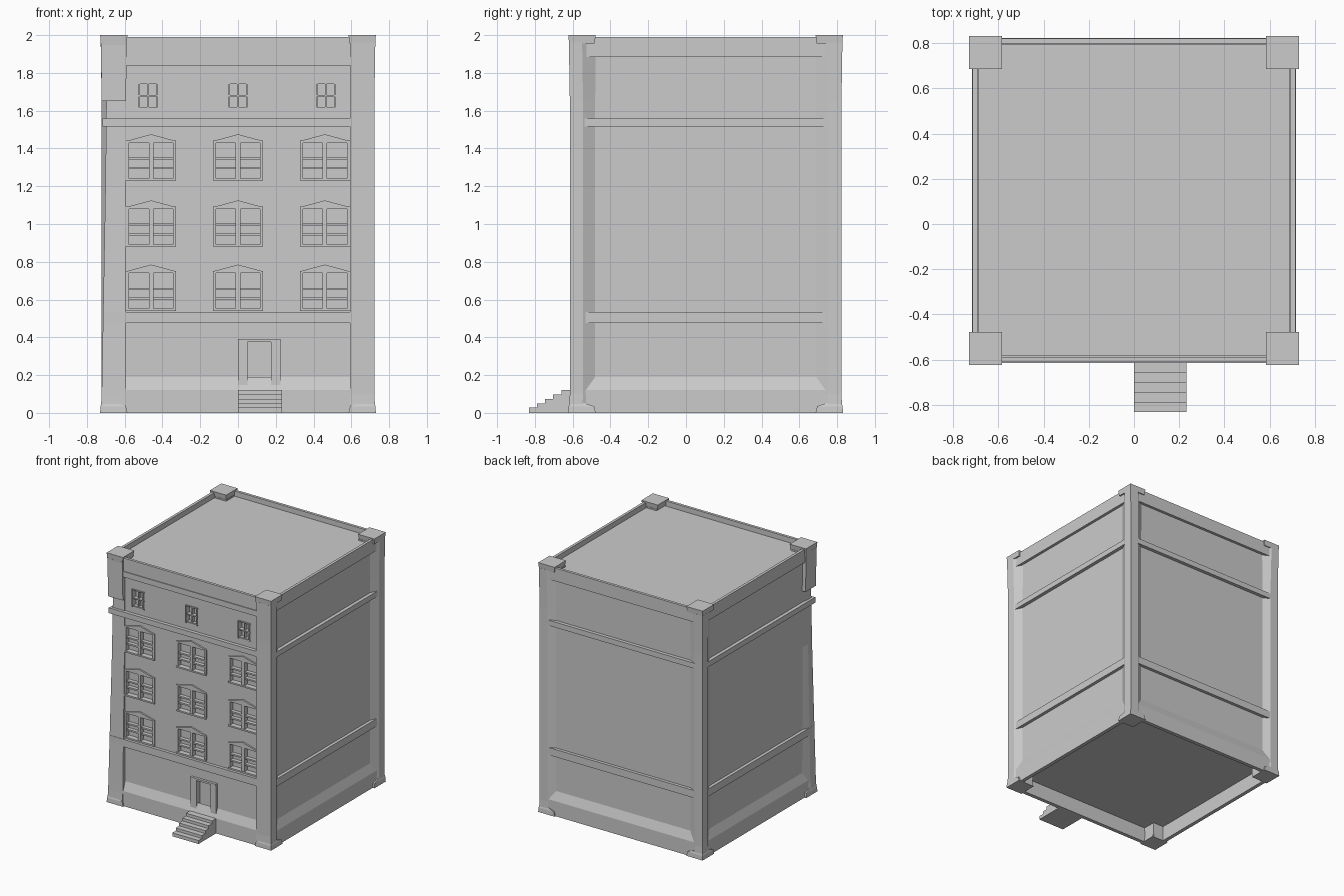
import bpy, bmesh
from mathutils import Vector

cube = bpy.data.objects.get("Cube")
if cube:
    bpy.data.objects.remove(cube, do_unlink=True)

stone = bpy.data.materials.new("grey_stone")
stone.use_nodes = True
GREY = (0.6, 0.6, 0.6, 1)
stone.diffuse_color = GREY
stone.node_tree.nodes["Principled BSDF"].inputs["Base Color"].default_value = GREY

# Overall plan limits: left/right, front, back
X, FRONT, BACK = 0.715, -0.61, 0.82
RECESS = 0.025


def finish(name, bm):
    bmesh.ops.recalc_face_normals(bm, faces=bm.faces)
    mesh = bpy.data.meshes.new(name)
    bm.to_mesh(mesh)
    bm.free()
    mesh.materials.append(stone)
    obj = bpy.data.objects.new(name, mesh)
    bpy.context.collection.objects.link(obj)
    return obj


def add_box(bm, x0, x1, y0, y1, z0, z1):
    verts = bmesh.ops.create_cube(bm, size=1)["verts"]
    for v in verts:
        v.co = Vector((x1 if v.co.x > 0 else x0,
                       y1 if v.co.y > 0 else y0,
                       z1 if v.co.z > 0 else z0))


def boxes(name, items):
    bm = bmesh.new()
    for item in items:
        add_box(bm, *item)
    return finish(name, bm)


def loft(name, rings, caps=True):
    """Skin between rings of equal length."""
    bm = bmesh.new()
    loops = [[bm.verts.new(p) for p in ring] for ring in rings]
    n = len(loops[0])
    for a, b in zip(loops, loops[1:]):
        for i in range(n):
            j = (i + 1) % n
            bm.faces.new((a[i], a[j], b[j], b[i]))
    if caps:
        bm.faces.new(loops[0][::-1])
        bm.faces.new(loops[-1])
    return finish(name, bm)


def plan_ring(inset, z):
    x, f, b = X - inset, FRONT + inset, BACK - inset
    return [(-x, f, z), (x, f, z), (x, b, z), (-x, b, z)]


# Main block with window and door recesses
body = boxes("main_walls", [(-X + RECESS, X - RECESS, FRONT + RECESS, BACK - RECESS, 0.12, 1.95)])
wall = FRONT + RECESS
columns = (-0.46, 0, 0.46)
rows = (0.55, 0.89, 1.24)
DOOR = (0.01, 0.22)
holes = [(x - 0.12, x + 0.12, wall - 0.1, wall + 0.03, z, z + 0.19) for z in rows for x in columns]
holes += [(x - 0.045, x + 0.045, wall - 0.1, wall + 0.03, 1.62, 1.74) for x in (-0.475, 0, 0.465)]
holes.append((*DOOR, wall - 0.1, wall + 0.04, 0.13, 0.385))
cutter = boxes("opening_cutter", holes)
cutter.hide_render = True
mod = body.modifiers.new("openings", "BOOLEAN")
mod.object = cutter
mod.operation = "DIFFERENCE"
mod.solver = "EXACT"
bpy.context.view_layer.objects.active = body
bpy.ops.object.modifier_apply(modifier=mod.name)
bpy.data.objects.remove(cutter, do_unlink=True)

# Flared plinth, open underneath
loft("plinth", [plan_ring(0.03, 0.12), plan_ring(0.03, 0), plan_ring(0, 0),
                plan_ring(0, 0.12), plan_ring(RECESS, 0.19)], caps=False)


# String courses as hollow rings, and the parapet
def course(name, inset, thick, z0, z1):
    loft(name, [plan_ring(inset + thick, z0), plan_ring(inset, z0),
                plan_ring(inset, z1), plan_ring(inset + thick, z1),
                plan_ring(inset + thick, z0)], caps=False)


course("lower_course", 0, 0.03, 0.475, 0.535)
course("upper_course", -0.003, 0.033, 1.515, 1.558)
course("parapet", 0, 0.022, 1.885, 1.99)
boxes("front_cornice", [(-0.6, 0.6, FRONT - 0.006, wall + 0.005, 1.84, 1.885)])

# Corner piers: profile measured inward from each corner
SIDE_PROFILE = [(0, 0), (0.07, 0), (0.14, 0.035), (0.14, 0.14), (0.035, 0.14), (0, 0.07)]
FRONT_PROFILE = [(0, 0), (0.13, 0), (0.13, 0.04), (0.13, 0.14), (0.035, 0.14), (0, 0.07)]


def pier_ring(sx, sy, z, grow=0, chop=0):
    cx = sx * (0.722 + grow)
    cy = (0.823 if sy > 0 else -0.615) + sy * grow
    profile = SIDE_PROFILE if sy > 0 else FRONT_PROFILE
    return [(cx - sx * max(u, chop), cy - sy * max(v, chop), z) for u, v in profile]


def square_ring(sx, sy, z, size, grow=0):
    cx = sx * (0.722 + grow)
    cy = (0.823 if sy > 0 else -0.615) + sy * grow
    return [(cx - sx * u, cy - sy * v, z)
            for u, v in ((0, 0), (size, 0), (size, size), (0, size))]


for sx, side in ((-1, "left"), (1, "right")):
    for sy, end in ((-1, "front"), (1, "back")):
        worn = sx < 0 and sy < 0
        rings = [pier_ring(sx, sy, 0, 0.005), pier_ring(sx, sy, 0.1)]
        if worn:
            # Worn corner leaning in below its heavy head block
            rings += [pier_ring(sx, sy, 1.2, chop=0.02), pier_ring(sx, sy, 1.65, chop=0.025)]
            loft("worn_pier_head", [square_ring(sx, sy, 1.65, 0.13),
                                    square_ring(sx, sy, 1.96, 0.135, 0.004)])
        else:
            rings += [pier_ring(sx, sy, 1.65)]
        rings.append(pier_ring(sx, sy, 1.96, 0.005))
        loft(f"{end}_{side}_pier", rings)
        loft(f"{end}_{side}_cap", [square_ring(sx, sy, 1.955, 0.135, 0.004),
                                   square_ring(sx, sy, 2.0, 0.145, 0.008)])
        loft(f"{end}_{side}_foot", [square_ring(sx, sy, 0, 0.145, 0.008),
                                    square_ring(sx, sy, 0.035, 0.135, 0.006),
                                    square_ring(sx, sy, 0.055, 0.07, 0)])

# Windows: jambs, mullion, rails, sill and lintel
parts = []
for z in rows:
    for x in columns:
        for dx, w in ((-0.125, 0.008), (0, 0.012), (0.125, 0.008)):
            parts.append((x + dx - w, x + dx + w, wall - 0.008, wall + 0.035, z, z + 0.19))
        for dz, out in ((-0.01, 0.012), (0.05, 0), (0.1, 0), (0.19, 0.008)):
            parts.append((x - 0.132, x + 0.132, wall - out, wall + 0.035, z + dz, z + dz + 0.012))
boxes("window_frames", parts)

# Shallow pointed hoods above the windows
for i, z in enumerate(rows):
    for k, x in enumerate(columns):
        loft(f"window_hood_{i}_{k}", [
            [(x - 0.13, y, z + 0.2), (x + 0.13, y, z + 0.2), (x, y, z + 0.235)]
            for y in (wall - 0.012, wall + 0.005)])

# Attic windows
attic = []
for x in (-0.475, 0, 0.465):
    for dx in (-0.052, 0.043):
        attic.append((x + dx, x + dx + 0.009, wall - 0.01, wall + 0.03, 1.61, 1.75))
    attic.append((x - 0.004, x + 0.004, wall, wall + 0.03, 1.62, 1.74))
    for z in (1.607, 1.675, 1.742):
        attic.append((x - 0.055, x + 0.055, wall - 0.005, wall + 0.03, z, z + 0.009))
boxes("attic_window_frames", attic)

# Door surround, leaf and steps
boxes("door_surround", [(0, 0.05, wall - 0.015, wall + 0.04, 0.12, 0.385),
                        (0.175, 0.226, wall - 0.015, wall + 0.04, 0.12, 0.385),
                        (0, 0.226, wall - 0.02, wall + 0.04, 0.375, 0.39)])
boxes("door_leaf", [(0.05, 0.175, wall + 0.03, wall + 0.045, 0.12, 0.38)])
COUNT = 5
outline = [(-0.59, 0), (-0.832, 0)]
for i in range(COUNT):
    y, z = -0.832 + i * 0.043, 0.028 + i * 0.023
    outline += [(y, z), (y + 0.043, z)]
outline[-1] = (-0.59, outline[-1][1])
loft("front_steps", [[(x, y, z) for y, z in outline] for x in (0, 0.232)])
